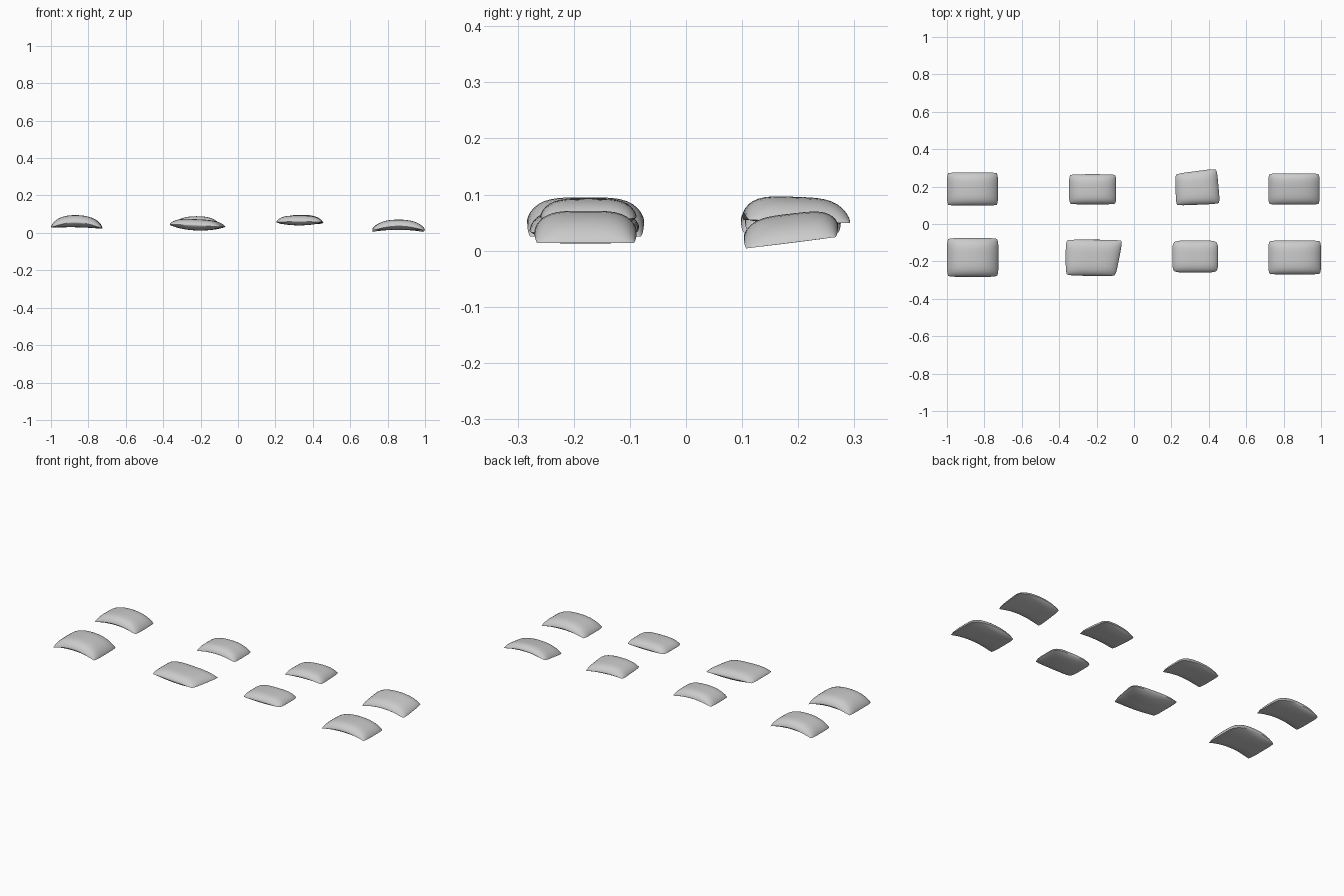
import bpy, bmesh, math

if "Cube" in bpy.data.objects:
    bpy.data.objects.remove(bpy.data.objects["Cube"])

N = 20  # grid divisions across each pad


def make_pad(name, corners, zc, arch, top, bottom, tilt_x=0.0, tilt_y=0.0, r=0.05):
    """Closed cushion: four plan corners, arched rim, crowned top and shallower underside."""
    a, b, c, d = corners  # front-left, front-right, back-right, back-left

    def point(i, j, side):
        u = math.sin((i / N - 0.5) * math.pi)
        v = math.sin((j / N - 0.5) * math.pi)
        # softened corners in plan
        s = u * (1 - r * abs(v) ** 6)
        t = v * (1 - r * abs(u) ** 6)
        p, q = (s + 1) / 2, (t + 1) / 2
        x, y = [(a[k] * (1 - p) + b[k] * p) * (1 - q) + (d[k] * (1 - p) + c[k] * p) * q
                for k in (0, 1)]
        z = zc - arch * u * u + tilt_x * u + tilt_y * v
        if side > 0:
            z += top * max(0, (1 - u ** 4) * (1 - v ** 4)) ** 0.65
        else:
            z -= bottom * max(0, (1 - u * u) * (1 - v ** 4)) ** 0.8
        return x, y, z

    bm = bmesh.new()
    grids = {}
    for side in (1, -1):
        for i in range(N + 1):
            for j in range(N + 1):
                rim = i in (0, N) or j in (0, N)
                if side < 0 and rim:
                    grids[side, i, j] = grids[1, i, j]
                else:
                    grids[side, i, j] = bm.verts.new(point(i, j, side))
    for side in (1, -1):
        for i in range(N):
            for j in range(N):
                quad = [grids[side, i, j], grids[side, i + 1, j],
                        grids[side, i + 1, j + 1], grids[side, i, j + 1]]
                if len(set(quad)) == 4 and not bm.faces.get(quad):
                    bm.faces.new(quad if side > 0 else quad[::-1])
    bmesh.ops.recalc_face_normals(bm, faces=bm.faces)
    mesh = bpy.data.meshes.new(name)
    bm.to_mesh(mesh)
    bm.free()
    ob = bpy.data.objects.new(name, mesh)
    bpy.context.collection.objects.link(ob)
    bpy.ops.object.select_all(action='DESELECT')
    ob.select_set(True)
    bpy.context.view_layer.objects.active = ob
    bpy.ops.object.shade_smooth_by_angle(angle=math.radians(45))
    return ob


def rect(x0, x1, y0, y1):
    return [(x0, y0), (x1, y0), (x1, y1), (x0, y1)]


# front row, left to right
make_pad("front_pad_outer_left", rect(-1.0, -0.725, -0.283, -0.075), 0.055, 0.027, 0.04, 0.025,
         tilt_x=-0.003)
make_pad("front_pad_inner_left",
         [(-0.365, -0.275), (-0.098, -0.28), (-0.06, -0.085), (-0.365, -0.083)],
         0.041, 0.003, 0.032, 0.028, tilt_x=-0.006)
make_pad("front_pad_inner_right", rect(0.205, 0.45, -0.26, -0.088), 0.061, 0.004, 0.032, 0.021,
         r=0.09)
make_pad("front_pad_outer_right", rect(0.718, 1.0, -0.27, -0.088), 0.036, 0.022, 0.035, 0.02)

# back row, left to right
make_pad("back_pad_outer_left", rect(-1.0, -0.727, 0.098, 0.276), 0.057, 0.025, 0.036, 0.02)
make_pad("back_pad_inner_left", rect(-0.347, -0.095, 0.105, 0.266), 0.055, 0.018, 0.034, 0.012)
make_pad("back_pad_inner_right",
         [(0.225, 0.098), (0.46, 0.108), (0.443, 0.297), (0.22, 0.268)],
         0.064, 0.012, 0.032, 0.018, tilt_y=-0.003)
make_pad("back_pad_outer_right", rect(0.718, 0.993, 0.103, 0.271), 0.036, 0.022, 0.03, 0.015,
         tilt_y=0.01)
